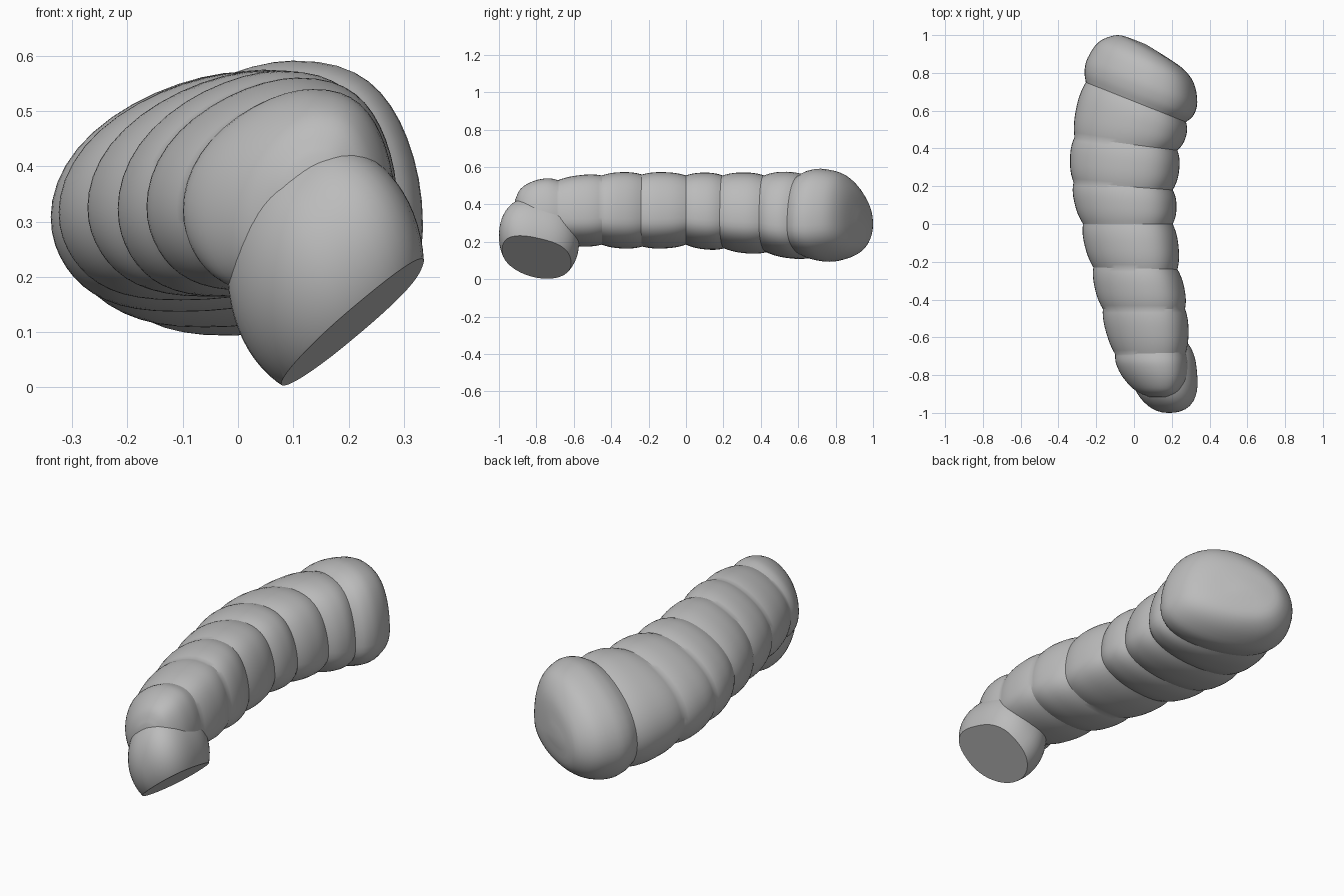
import bpy, bmesh, math
from mathutils import Matrix, Vector

cube = bpy.data.objects.get("Cube")
if cube:
    bpy.data.objects.remove(cube)

grey = bpy.data.materials.new("plain_grey")
grey.use_nodes = True
grey.diffuse_color = (0.5, 0.5, 0.5, 1)
grey.node_tree.nodes["Principled BSDF"].inputs["Base Color"].default_value = (0.5, 0.5, 0.5, 1)

SIDES = 48


def finish(bm, name, angle):
    bmesh.ops.recalc_face_normals(bm, faces=bm.faces)
    mesh = bpy.data.meshes.new(name)
    bm.to_mesh(mesh)
    bm.free()
    mesh.materials.append(grey)
    obj = bpy.data.objects.new(name, mesh)
    bpy.context.collection.objects.link(obj)
    bpy.ops.object.select_all(action='DESELECT')
    obj.select_set(True)
    bpy.context.view_layer.objects.active = obj
    bpy.ops.object.shade_smooth_by_angle(angle=math.radians(angle))


def mix(a, b, t):
    return [p + (q - p) * t for p, q in zip(a, b)]


def swell(s, k):
    """Scale a section about its own centre."""
    xl, yl, xr, yr, lo, hi = s
    cx, cy, cz = (xl + xr) / 2, (yl + yr) / 2, (lo + hi) / 2
    return [cx + (xl - cx) * k, cy + (yl - cy) * k, cx + (xr - cx) * k,
            cy + (yr - cy) * k, cz + (lo - cz) * k, cz + (hi - cz) * k]


def spline(sections, steps):
    """Catmull-Rom through a run of sections, without the last one."""
    pts = [sections[0]] + sections + [sections[-1]]
    out = []
    for i in range(len(sections) - 1):
        for j in range(steps):
            t = j / steps
            out.append([0.5 * (2 * b + (c - a) * t + (2*a - 5*b + 4*c - d) * t**2
                               + (3*b - a - 3*c + d) * t**3)
                        for a, b, c, d in zip(*pts[i:i + 4])])
    return out


def section_points(s):
    """Rounded section, widest below its middle, with a sloping upper left shoulder."""
    xl, yl, xr, yr, lo, hi = s
    left, right = Vector((xl, yl, 0)), Vector((xr, yr, 0))
    mid, half = (left + right) / 2, (right - left) / 2
    waist = lo + (hi - lo) * 0.39
    pts = []
    for i in range(SIDES):
        a = math.tau * i / SIDES
        c, n = math.cos(a), math.sin(a)
        power = 1.08 if c < 0 < n else 0.9
        w = math.copysign(abs(c) ** power, c)
        h = math.copysign(abs(n) ** power, n)
        p = mid + half * (w + 0.2 * h * (1 - w * w))
        p.z = waist + h * ((hi - waist) if h > 0 else (waist - lo))
        pts.append(p)
    return pts


# Sections: left x, left y, right x, right y, bottom z, top z
creases = [
    [-0.255, 0.75, 0.275, 0.54, 0.115, 0.56],
    [-0.315, 0.46, 0.23, 0.39, 0.145, 0.555],
    [-0.32, 0.22, 0.205, 0.18, 0.165, 0.555],
    [-0.27, 0.0, 0.205, 0.0, 0.185, 0.555],
    [-0.215, -0.23, 0.23, -0.24, 0.175, 0.56],
    [-0.165, -0.45, 0.27, -0.45, 0.185, 0.555],
    [-0.10, -0.69, 0.275, -0.68, 0.195, 0.53],
]
back_cap = [
    [-0.01, 0.98, 0.13, 0.91, 0.27, 0.37],
    [-0.09, 1.0, 0.25, 0.83, 0.18, 0.48],
    [-0.185, 0.965, 0.315, 0.75, 0.125, 0.56],
    [-0.245, 0.88, 0.335, 0.645, 0.095, 0.59],
    [-0.262, 0.81, 0.315, 0.575, 0.10, 0.583],
    creases[0],
]
front_cap = [
    creases[-1],
    [-0.095, -0.74, 0.285, -0.74, 0.175, 0.54],
    [-0.06, -0.81, 0.28, -0.82, 0.17, 0.525],
    [0.005, -0.88, 0.245, -0.885, 0.21, 0.485],
    [0.08, -0.915, 0.19, -0.915, 0.31, 0.42],
]

# Segmented body: back cap, bulging lobes, front cap
sections = spline(back_cap, 4)
for a, b in zip(creases, creases[1:]):
    for j in range(12):
        t = j / 12
        sections.append(swell(mix(a, b, t), 1 + 0.08 * (1 - abs(2 * t - 1) ** 2.4)))
sections += spline(front_cap, 4) + [front_cap[-1]]

bm = bmesh.new()
rings = [[bm.verts.new(p) for p in section_points(s)] for s in sections]
for r, q in zip(rings, rings[1:]):
    for i in range(SIDES):
        k = (i + 1) % SIDES
        bm.faces.new((r[i], r[k], q[k], q[i]))
for ring, push in ((rings[0], Vector((0.003, 0.006, 0))), (rings[-1], Vector((0, -0.006, 0)))):
    centre = sum((v.co for v in ring), Vector()) / SIDES + push
    tip = bm.verts.new(centre)
    for i in range(SIDES):
        bm.faces.new((ring[i], ring[(i + 1) % SIDES], tip))
finish(bm, "segmented_body", 28)

# Turned-down end: squarer on its outer side, leaning, cut flat at a slight tilt
bm = bmesh.new()
bmesh.ops.create_uvsphere(bm, u_segments=48, v_segments=32, radius=1)
for v in bm.verts:
    x, y, z = v.co
    if x > 0.001:
        grow = math.hypot(x, y) / (x ** 2.7 + abs(y) ** 2.7) ** (1 / 2.7)
        x, y = x * grow, y * grow
    v.co = (0.192 * x + 0.05 * z - 0.025 * y, 0.214 * y, 0.21 * z)
cut = bmesh.ops.bisect_plane(bm, geom=bm.verts[:] + bm.edges[:] + bm.faces[:],
                             plane_co=(0, 0, -0.105), plane_no=(0, -0.12, -1), clear_outer=True)
rim = [e for e in cut["geom_cut"] if isinstance(e, bmesh.types.BMEdge)]
bmesh.ops.edgeloop_fill(bm, edges=rim)
place = Matrix.Translation((0.158, -0.786, 0.209)) @ Matrix.Rotation(math.radians(-39.7), 4, 'Y')
bmesh.ops.transform(bm, matrix=place, verts=bm.verts)
finish(bm, "turned_down_end", 35)
